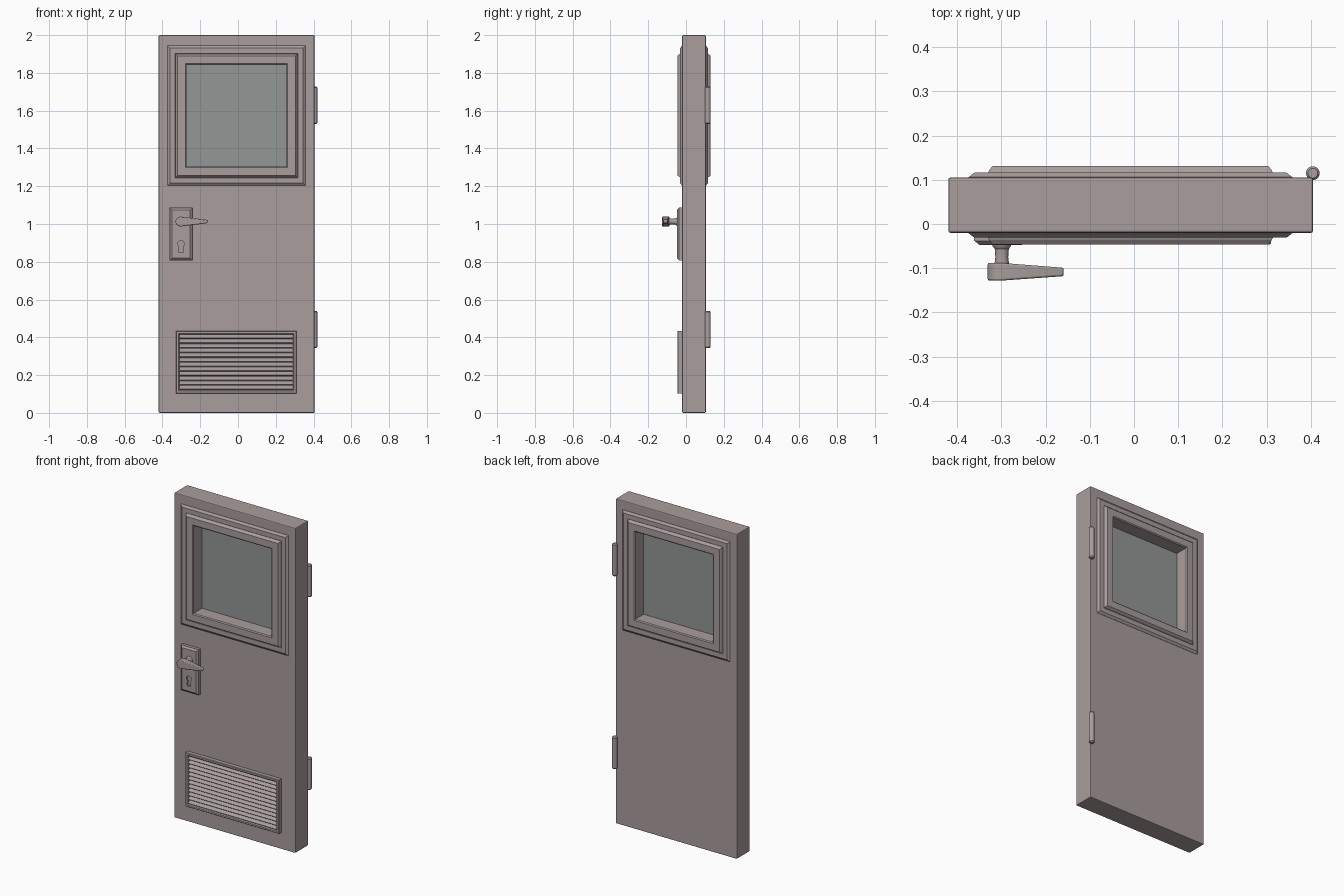
import bpy, bmesh
from math import sin, cos, pi, radians

if "Cube" in bpy.data.objects:
    bpy.data.objects.remove(bpy.data.objects["Cube"])


def material(name, rgb):
    m = bpy.data.materials.new(name)
    m.diffuse_color = (*rgb, 1)
    m.use_nodes = True
    m.node_tree.nodes["Principled BSDF"].inputs["Base Color"].default_value = m.diffuse_color
    return m


PAINT = material("paint", (0.40, 0.34, 0.34))
GLASS = material("glass", (0.29, 0.31, 0.30))


def finish(bm, name, mat=PAINT, bevel=0, segs=2):
    bmesh.ops.recalc_face_normals(bm, faces=bm.faces)
    me = bpy.data.meshes.new(name)
    bm.to_mesh(me)
    bm.free()
    ob = bpy.data.objects.new(name, me)
    bpy.context.collection.objects.link(ob)
    me.materials.append(mat)
    if bevel:
        b = ob.modifiers.new("bevel", 'BEVEL')
        b.width, b.segments = bevel, segs
        b.limit_method, b.angle_limit = 'ANGLE', radians(35)
    return ob


def smooth(ob):
    bpy.ops.object.select_all(action='DESELECT')
    ob.select_set(True)
    bpy.context.view_layer.objects.active = ob
    bpy.ops.object.shade_smooth_by_angle(angle=radians(35))


def box(name, x0, x1, y0, y1, z0, z1, mat=PAINT, bevel=0, segs=2):
    bm = bmesh.new()
    bmesh.ops.create_cube(bm, size=1)
    for v in bm.verts:
        v.co = ((x0 + x1) / 2 + v.co.x * (x1 - x0),
                (y0 + y1) / 2 + v.co.y * (y1 - y0),
                (z0 + z1) / 2 + v.co.z * (z1 - z0))
    return finish(bm, name, mat, bevel, segs)


def frame(name, x0, x1, z0, z1, profile):
    """Sweep an (inset, y) profile round a rectangle with mitred corners."""
    bm = bmesh.new()
    loops = [[bm.verts.new(c) for c in ((x0 + d, y, z0 + d), (x1 - d, y, z0 + d),
                                        (x1 - d, y, z1 - d), (x0 + d, y, z1 - d))]
             for d, y in profile]
    for a, b in zip(loops, loops[1:]):
        for i in range(4):
            j = (i + 1) % 4
            bm.faces.new((a[i], a[j], b[j], b[i]))
    return finish(bm, name)


def prism(name, front, back, **kw):
    """Join two matching outlines of 3D points into a solid."""
    bm = bmesh.new()
    a = [bm.verts.new(p) for p in front]
    b = [bm.verts.new(p) for p in back]
    bm.faces.new(a)
    bm.faces.new(b[::-1])
    for i in range(len(a)):
        j = (i + 1) % len(a)
        bm.faces.new((a[i], b[i], b[j], a[j]))
    return finish(bm, name, **kw)


def lathe(name, profile, place, n=24):
    """Revolve a (radius, height) profile; place maps (u, v, h) to a point."""
    bm = bmesh.new()
    rings = [[bm.verts.new(place(r * cos(2 * pi * i / n), r * sin(2 * pi * i / n), h))
              for i in range(n)] for r, h in profile]
    for a, b in zip(rings, rings[1:]):
        for i in range(n):
            j = (i + 1) % n
            bm.faces.new((a[i], a[j], b[j], b[i]))
    bm.faces.new(rings[0][::-1])
    bm.faces.new(rings[-1])
    ob = finish(bm, name)
    smooth(ob)
    return ob


def cut(ob, cutter):
    m = ob.modifiers.new("cut", 'BOOLEAN')
    m.object, m.solver = cutter, 'EXACT'
    cutter.hide_render = True
    bpy.context.view_layer.objects.active = ob
    for mod in list(ob.modifiers):
        bpy.ops.object.modifier_apply(modifier=mod.name)
    bpy.data.objects.remove(cutter)


# Door slab with window opening
slab = box("door_slab", -0.42, 0.405, -0.02, 0.105, 0, 2, bevel=0.005)
cut(slab, box("window_cutter", -0.29, 0.273, -0.2, 0.3, 1.29, 1.857))

# Stepped window frame, same moulding on both faces
half = [(0, -0.018), (0, -0.021), (0.013, -0.031), (0.041, -0.031), (0.043, -0.028),
        (0.046, -0.036), (0.054, -0.046), (0.095, -0.046), (0.101, -0.041)]
back = [(d, 0.085 - y) for d, y in reversed(half)]
frame("window_frame", -0.374, 0.358, 1.203, 1.944, half + back)
box("window_glass", -0.275, 0.259, 0.04, 0.045, 1.302, 1.845, mat=GLASS)

# Ventilation louver
frame("louver_frame", -0.328, 0.31, 0.103, 0.434,
      [(0, -0.018), (0, -0.043), (0.003, -0.046), (0.013, -0.046),
       (0.018, -0.041), (0.018, -0.018)])
for i in range(12):
    slat = box(f"louver_slat_{i + 1}", -0.304, 0.304, -0.014, 0.014, -0.0025, 0.0025)
    slat.location = (-0.009, -0.030, 0.133 + i * 0.0246)
    slat.rotation_euler.x = radians(42)

# Lock plate with keyhole
px0, px1, pz0, pz1 = -0.362, -0.241, 0.807, 1.087


def plate_rect(d, y):
    return [(px0 + d, y, pz0 + d), (px1 - d, y, pz0 + d),
            (px1 - d, y, pz1 - d), (px0 + d, y, pz1 - d)]


box("lock_plate_base", px0, px1, -0.038, -0.018, pz0, pz1)
plate = prism("lock_plate", plate_rect(0.012, -0.047), plate_rect(0, -0.037))
kx, kz = -0.302, 0.895
arc = [radians(-55 + i * 290 / 20) for i in range(21)]
key = [(kx + 0.017 * cos(a), kz + 0.017 * sin(a)) for a in arc]
key += [(kx - 0.013, kz - 0.045), (kx + 0.013, kz - 0.045)]
cut(plate, prism("keyhole_cutter", [(x, -0.06, z) for x, z in key],
                 [(x, -0.03, z) for x, z in key]))

# Handle spindle
hx, hz = -0.299, 1.013
lathe("handle_spindle", [(0.022, -0.045), (0.021, -0.050), (0.016, -0.056),
                         (0.0145, -0.075), (0.017, -0.095)],
      lambda u, v, h: (hx + u, h, hz + v))

# Tapered lever, rounded at the spindle end
outline = [(hx - 0.005 + 0.027 * cos(a), hz + 0.026 * sin(a))
           for a in [radians(80 + i * 200 / 14) for i in range(15)]]
outline += [(-0.17, hz - 0.010), (-0.159, hz - 0.004),
            (-0.159, hz + 0.006), (-0.17, hz + 0.010)]


def lever_side(y_root, y_tip):
    pts = []
    for x, z in outline:
        t = min(max((x + 0.29) / 0.13, 0), 1)
        pts.append((x, y_root + (y_tip - y_root) * t, z))
    return pts


lever = prism("handle_lever", lever_side(-0.128, -0.118), lever_side(-0.088, -0.099),
              bevel=0.004)
smooth(lever)

# Hinge barrels
for name, z0, z1 in (("lower_hinge", 0.343, 0.54), ("upper_hinge", 1.53, 1.728)):
    lathe(name, [(0.011, z0), (0.0155, z0 + 0.006), (0.0155, z1 - 0.006), (0.011, z1)],
          lambda u, v, h: (0.4045 + u, 0.115 + v, h), 20)
